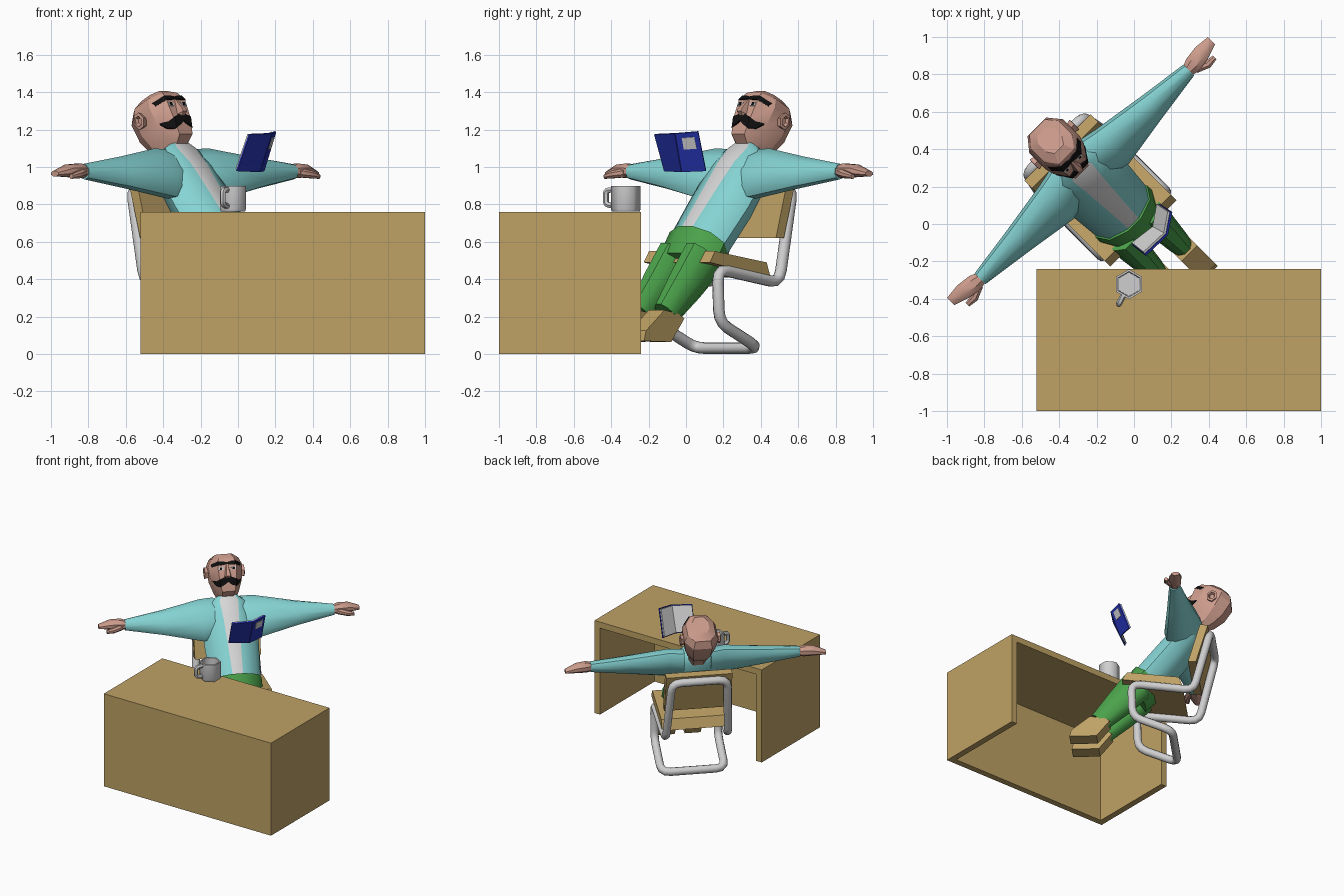
import bpy, bmesh, math
from mathutils import Vector

if "Cube" in bpy.data.objects:
    bpy.data.objects.remove(bpy.data.objects["Cube"])

R2 = math.sqrt(2)


def colour(name, r, g, b):
    m = bpy.data.materials.new(name)
    m.diffuse_color = (r, g, b, 1)
    m.use_nodes = True
    m.node_tree.nodes["Principled BSDF"].inputs["Base Color"].default_value = m.diffuse_color
    return m


WOOD = colour("tan wood", .52, .36, .13)
SKIN = colour("skin", .60, .33, .26)
TEAL = colour("teal cloth", .24, .66, .66)
GREEN = colour("green cloth", .07, .36, .07)
WHITE = colour("pale grey", .68, .68, .68)
STEEL = colour("steel grey", .62, .62, .63)
BLACK = colour("black", .005, .005, .005)
BLUE = colour("blue", .018, .032, .42)


def P(s, f, z):
    """Sitter's frame (left, forward, up) turned 45 degrees into the scene."""
    return Vector(((f + s) / R2, (s - f) / R2, z))


def finish(name, bm, mats, smooth=None):
    bmesh.ops.recalc_face_normals(bm, faces=bm.faces)
    me = bpy.data.meshes.new(name)
    bm.to_mesh(me)
    bm.free()
    for m in mats:
        me.materials.append(m)
    ob = bpy.data.objects.new(name, me)
    bpy.context.collection.objects.link(ob)
    if smooth:
        bpy.ops.object.select_all(action='DESELECT')
        bpy.context.view_layer.objects.active = ob
        ob.select_set(True)
        bpy.ops.object.shade_smooth_by_angle(angle=math.radians(smooth))
    return ob


def loft(name, rings, mats, smooth=None, rule=None):
    """Skin a list of point rings and cap both ends."""
    bm = bmesh.new()
    vs = [[bm.verts.new(p) for p in r] for r in rings]
    n = len(vs[0])
    for a, b in zip(vs, vs[1:]):
        for i in range(n):
            f = bm.faces.new((a[i], a[(i + 1) % n], b[(i + 1) % n], b[i]))
            f.material_index = rule(i) if rule else 0
    bm.faces.new(vs[0])
    bm.faces.new(vs[-1])
    return finish(name, bm, mats, smooth)


def box(name, lo, hi, mat):
    quad = [(lo[0], lo[1]), (hi[0], lo[1]), (hi[0], hi[1]), (lo[0], hi[1])]
    return loft(name, [[Vector((x, y, z)) for x, y in quad] for z in (lo[2], hi[2])], [mat])


def side_profile(name, pts, s0, s1, mat):
    """Extrude a (forward, up) outline sideways."""
    return loft(name, [[P(s, f, z) for f, z in pts] for s in (s0, s1)], [mat])


def tube(name, pts, r, mat, cyclic=False, res=3, bend=.06):
    """Bent tube with rounded corners."""
    path, n = [], len(pts)
    for i, p in enumerate(pts):
        if not cyclic and i in (0, n - 1):
            path.append(p)
            continue
        a, b = pts[i - 1] - p, pts[(i + 1) % n] - p
        a = p + a.normalized() * min(bend, a.length * .45)
        b = p + b.normalized() * min(bend, b.length * .45)
        path += [a.lerp(p, t).lerp(p.lerp(b, t), t) for t in (0, .33, .67, 1)]
    cu = bpy.data.curves.new(name, 'CURVE')
    cu.dimensions = '3D'
    cu.bevel_depth, cu.bevel_resolution, cu.use_fill_caps = r, res, True
    sp = cu.splines.new('POLY')
    sp.points.add(len(path) - 1)
    for q, p in zip(sp.points, path):
        q.co = (*p, 1)
    sp.use_cyclic_u = cyclic
    cu.materials.append(mat)
    ob = bpy.data.objects.new(name, cu)
    bpy.context.collection.objects.link(ob)
    bpy.ops.object.select_all(action='DESELECT')
    bpy.context.view_layer.objects.active = ob
    ob.select_set(True)
    bpy.ops.object.convert(target='MESH')
    bpy.ops.object.shade_smooth_by_angle(angle=math.radians(50))


# Desk: open at the back and underneath
T = .05
box("desk_top", (-.52, -1, .76 - T), (1, -.24, .76), WOOD)
box("desk_front", (-.52, -1, 0), (1, -1 + T, .76 - T), WOOD)
box("desk_side_left", (-.52, -1 + T, 0), (-.52 + T, -.24, .76 - T), WOOD)
box("desk_side_right", (1 - T, -1 + T, 0), (1, -.24, .76 - T), WOOD)

# Mug
mc = Vector((-.027, -.322, 0))


def hexagon(r, z):
    return [mc + Vector((r * math.sin(k * math.pi / 3), r * math.cos(k * math.pi / 3), z)) for k in range(6)]


loft("mug", [hexagon(.074, .762), hexagon(.08, .775), hexagon(.08, .9), hexagon(.068, .9),
             hexagon(.064, .785)], [STEEL], 61)
hd = Vector((-.45, -.89, 0))
tube("mug_handle", [mc + hd * d + Vector((0, 0, z)) for d, z in
                    ((.06, .88), (.12, .875), (.12, .80), (.06, .79))], .016, STEEL, res=1, bend=.02)

# Chair: cantilever tube frame, seat and back
half = [(.21, -.595, .89), (.235, -.47, .38), (.24, .0, .455), (.24, -.01, .17), (.24, -.31, .032)]
loop = [P(*p) for p in half] + [P(-s, f, z) for s, f, z in reversed(half)]
tube("chair_frame", loop, .031, STEEL, cyclic=True, bend=.07)
side_profile("chair_seat", [(.07, .49), (.03, .55), (-.36, .49), (-.39, .41)], -.25, .25, WOOD)
side_profile("chair_back", [(-.43, .62), (-.49, .62), (-.58, .93), (-.52, .94)], -.25, .25, WOOD)

# Torso with pale shirt front
TILT = math.radians(42)
NF, NZ = math.cos(TILT), math.sin(TILT)


def body_ring(f, z, hw, ht, strip, cs=0):
    pts = []
    for deg in (-16, 16, 52, 90, 128, 162, 198, 232, 270, 308):
        a = math.radians(deg)
        s, n = hw * math.sin(a), ht * math.cos(a)
        if abs(deg) == 16:
            s = math.copysign(strip, s)
        pts.append(P(cs + s, f + n * NF, z + n * NZ))
    return pts


loft("torso", [body_ring(-.08, .57, .185, .135, .035), body_ring(-.11, .60, .19, .135, .04),
               body_ring(-.27, .79, .205, .135, .05), body_ring(-.39, .945, .20, .125, .06),
               body_ring(-.455, 1.045, .16, .09, .07), body_ring(-.475, 1.095, .09, .06, .05)],
     [TEAL, WHITE], 45, lambda i: 1 if i == 0 else 0)

# Trousers
loft("trouser_hips", [body_ring(-.095, .595, .195, .14, .05), body_ring(-.06, .54, .195, .14, .05),
                      body_ring(.0, .46, .17, .125, .05)], [GREEN], 45)


def limb_ring(s, f, z, long, short, n=10):
    """Section across a sideways limb, long axis along the leaning body."""
    pts = []
    for k in range(n):
        a = 2 * math.pi * k / n
        u, v = long * math.cos(a), short * math.sin(a)
        pts.append(P(s, f - u * NZ + v * NF, z + u * NF + v * NZ))
    return pts


for side, tag in ((1, "left"), (-1, "right")):
    loft("trouser_leg_" + tag, [body_ring(-.03, .51, .095, .13, .03, .098 * side),
                                body_ring(.1, .37, .082, .11, .03, .098 * side),
                                body_ring(.25, .215, .062, .08, .02, .098 * side)], [GREEN], 45)
    side_profile("shoe_" + tag, [(.17, .19), (.21, .215), (.32, .235), (.46, .125), (.475, .07), (.27, .065)],
                 .038 * side, .158 * side, WOOD)
    # Sleeves and hands
    loft("sleeve_" + tag, [limb_ring(.10 * side, -.40, .965, .16, .09),
                           limb_ring(.21 * side, -.375, .965, .165, .088),
                           limb_ring(.50 * side, -.375, .97, .098, .066),
                           limb_ring(.79 * side, -.375, .975, .043, .04)], [TEAL], 45)

    def hand_ring(s, f, z, hf, hz):
        return [P(s * side, f + hf * math.cos(a), z + hz * math.sin(a))
                for a in (math.pi * k / 4 + math.pi / 8 for k in range(8))]
    loft("hand_" + tag, [hand_ring(.77, -.375, .975, .032, .03), hand_ring(.82, -.38, .98, .05, .042),
                         hand_ring(.90, -.39, .98, .05, .036), hand_ring(.985, -.40, .965, .03, .016)], [SKIN], 35)
    loft("thumb_" + tag, [hand_ring(.81, -.36, .97, .03, .026), hand_ring(.88, -.325, .96, .024, .022),
                          hand_ring(.935, -.325, .95, .015, .014)], [SKIN], 35)

# Head, leaning back
HT = math.radians(27)


def H(x, a, b):
    """Head frame: sideways, out of the face, up the face."""
    return P(x, -.565 + a * math.cos(HT) - b * math.sin(HT), 1.24 + a * math.sin(HT) + b * math.cos(HT))


# height, half width, back, front
HEAD = [(-.24, .07, -.075, .05), (-.175, .07, -.085, .065), (-.135, .088, -.115, .125), (-.05, .115, -.15, .138),
        (.06, .128, -.16, .138), (.115, .105, -.13, .118), (.148, .06, -.075, .075)]


def head_ring(b, w, ab, af):
    q = [(.55 * w, af), (w, .4 * af), (w, .5 * ab), (.55 * w, ab)]
    return [H(x, a, b) for x, a in q] + [H(-x, a, b) for x, a in reversed(q)]


loft("head", [head_ring(*r) for r in HEAD], [SKIN], 30)


def face(x, b):
    """Depth of the face surface at a point."""
    for r, q in zip(HEAD, HEAD[1:]):
        if r[0] <= b <= q[0]:
            t = (b - r[0]) / (q[0] - r[0])
            w, af = r[1] + t * (q[1] - r[1]), r[3] + t * (q[3] - r[3])
            return af - max(0, (abs(x) - .55 * w) / (.45 * w)) * .6 * af
    return 0


def face_plate(name, cols, mat, lift=.004):
    """Thin plate following the face; columns are (x, low, high)."""
    bm = bmesh.new()
    prev = None
    for x, lo, hi in cols:
        row = [bm.verts.new(H(x, face(x, b) + d, b)) for b, d in
               ((lo, lift), (hi, lift), (hi, -.004), (lo, -.004))]
        if prev:
            for i in range(4):
                bm.faces.new((prev[i], prev[(i + 1) % 4], row[(i + 1) % 4], row[i]))
        else:
            bm.faces.new(row)
        prev = row
    bm.faces.new(prev)
    finish(name, bm, [mat])


def both(cols):
    return [(-x, l, h) for x, l, h in reversed(cols)] + [c for c in cols if c[0] > 0]


face_plate("eyebrows", both([(0, .070, .084), (.03, .064, .092), (.066, .064, .094), (.11, .052, .078)]), BLACK, .009)
face_plate("moustache", both([(0, -.062, -.036), (.025, -.082, -.026), (.06, -.10, -.040),
                              (.085, -.085, -.052), (.108, -.052, -.044)]), BLACK, .009)
for side, tag in ((1, "left"), (-1, "right")):
    face_plate("eye_" + tag, [(side * x, .028, .05) for x in (.03, .066)], WHITE, .003)
    face_plate("pupil_" + tag, [(side * x, .030, .048) for x in (.040, .056)], BLACK, .006)

    # Ears with a sunken middle
    def ear_ring(x, r):
        return [H(side * x, -.03 + r * .9 * math.cos(k * math.pi / 3), .02 + r * 1.1 * math.sin(k * math.pi / 3))
                for k in range(6)]
    loft("ear_" + tag, [ear_ring(.10, .03), ear_ring(.15, .045), ear_ring(.153, .028), ear_ring(.136, .018)], [SKIN])

# Nose
loft("nose", [[H(x * w, a, b) for x, a in ((-1, .12), (-.5, d), (.5, d), (1, .12))]
              for b, w, d in ((.065, .012, .142), (.0, .026, .172), (-.022, .030, .176), (-.036, .022, .150))], [SKIN])


# Open book
def slab(name, quad, d0, d1, mat, u0=0, u1=1, v0=0, v1=1):
    """Plate over part of a quad, between two offsets along its normal."""
    a, b, c, d = quad
    n = (b - a).cross(d - a).normalized()

    def at(u, v):
        return a.lerp(b, u).lerp(d.lerp(c, u), v)
    corners = [at(u0, v0), at(u1, v0), at(u1, v1), at(u0, v1)]
    loft(name, [[p + n * o for p in corners] for o in (d0, d1)], [mat])


low = [P(.07 - .07 + .07, 0, 0)] and [P(-.085, .075, .98), P(.065, .095, .975), P(.172, .02, .98)]
high = [P(-.075, .16, 1.175), P(.085, .165, 1.18), P(.187, .095, 1.19)]
for i, tag in ((0, "right"), (1, "left")):
    q = (low[i], low[i + 1], high[i + 1], high[i])
    slab("book_cover_" + tag, q, -.006, .006, BLUE)
    # normal of each half points away from the sitter or towards it; settle the sign
    n = (q[1] - q[0]).cross(q[3] - q[0])
    out = 1 if n.dot(P(0, 1, 0)) > 0 else -1
    slab("book_pages_" + tag, q, -out * .006, -out * .018, WHITE, .02, .98, .03, .97)
    if tag == "left":
        slab("cover_label", q, out * .006, out * .009, STEEL, .25, .8, .58, .88)
